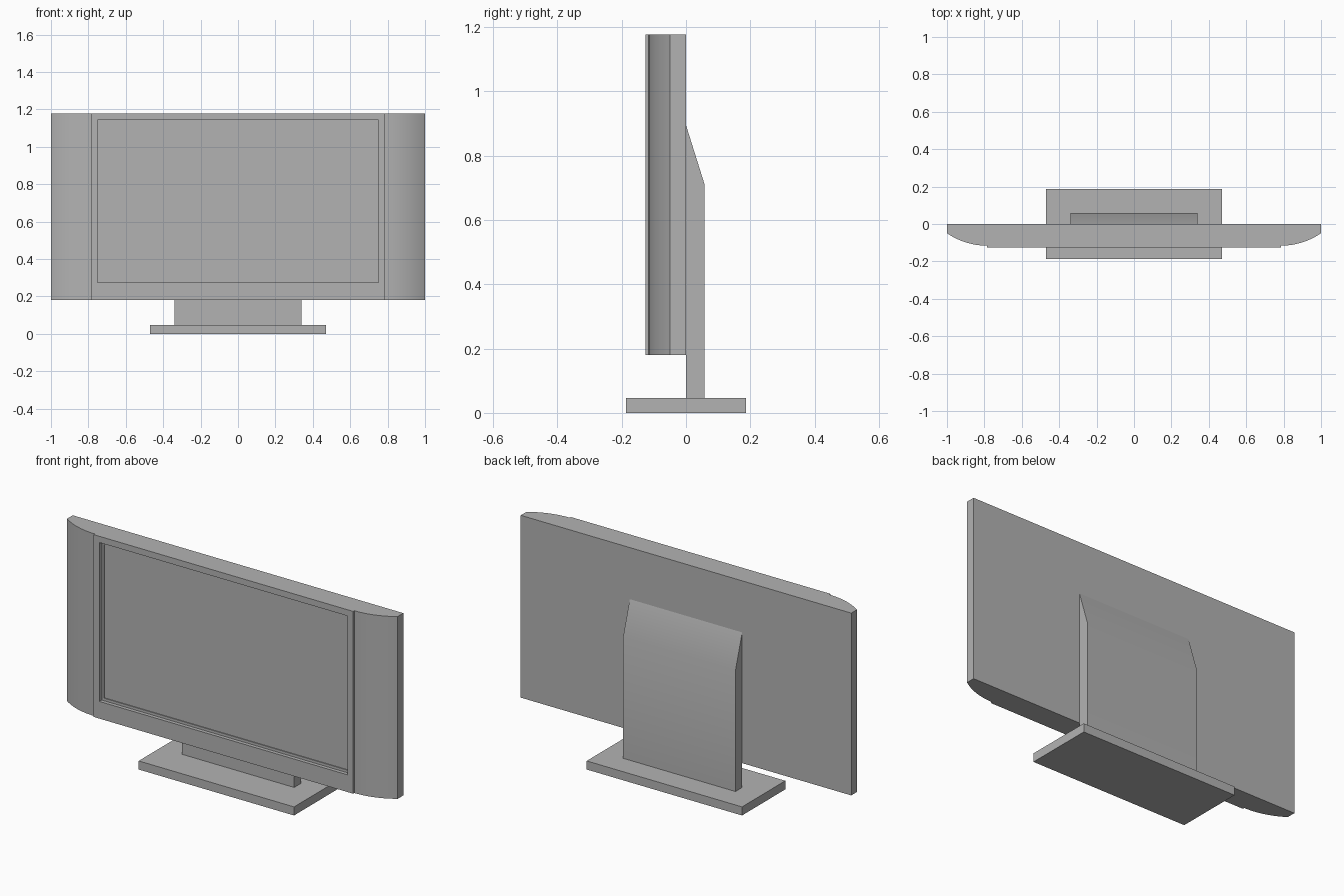
import bpy, bmesh, math
from mathutils import Vector

cube = bpy.data.objects.get("Cube")
if cube:
    bpy.data.objects.remove(cube, do_unlink=True)

grey = bpy.data.materials.new("plain grey")
grey.use_nodes = True
colour = (0.45, 0.45, 0.45, 1)
grey.diffuse_color = colour
grey.node_tree.nodes["Principled BSDF"].inputs["Base Color"].default_value = colour


def extrude_profile(points, offset):
    """Closed prism from a flat outline, pushed along offset."""
    bm = bmesh.new()
    face = bm.faces.new([bm.verts.new(p) for p in points])
    moved = bmesh.ops.extrude_face_region(bm, geom=[face])["geom"]
    verts = [g for g in moved if isinstance(g, bmesh.types.BMVert)]
    bmesh.ops.translate(bm, verts=verts, vec=offset)
    bmesh.ops.recalc_face_normals(bm, faces=bm.faces[:])
    return bm


def finish(bm, name):
    mesh = bpy.data.meshes.new(name)
    bm.to_mesh(mesh)
    bm.free()
    mesh.materials.append(grey)
    obj = bpy.data.objects.new(name, mesh)
    bpy.context.collection.objects.link(obj)
    bpy.ops.object.select_all(action="DESELECT")
    obj.select_set(True)
    bpy.context.view_layer.objects.active = obj
    bpy.ops.object.shade_smooth_by_angle(angle=math.radians(30))
    return obj


def inset_to(bm, face, half_width, bottom, top, y):
    """Inset the front face, then place its inner loop on a given rectangle."""
    middle = face.calc_center_median()
    bmesh.ops.inset_individual(bm, faces=[face], thickness=0.001)
    for v in face.verts:
        v.co = Vector((math.copysign(half_width, v.co.x), y,
                       top if v.co.z > middle.z else bottom))


# Cabinet: plan outline with curved side wings and a slightly proud centre
BOTTOM, TOP = 0.18, 1.177
FRONT, WING, END = -0.126, -0.116, -0.049
STEP_X = 0.785
dx, dy = 1 - STEP_X, END - WING
radius = (dx * dx + dy * dy) / (2 * dy)
sweep = math.asin(dx / radius)
half = [(1, 0)]
for i in range(13):
    a = sweep * (1 - i / 12)
    half.append((STEP_X + radius * math.sin(a), WING + radius * (1 - math.cos(a))))
half.append((STEP_X, FRONT))
outline = half + [(-x, y) for x, y in reversed(half)]
bm = extrude_profile([(x, y, BOTTOM) for x, y in outline], (0, 0, TOP - BOTTOM))

# Screen: recess, narrow ledge, then the sunken panel
screen = min(bm.faces, key=lambda f: f.calc_center_median().y + abs(f.normal.z))
for rect in ((0.75, 0.274, 1.143, FRONT),
             (0.75, 0.274, 1.143, FRONT + 0.02),
             (0.738, 0.288, 1.13, FRONT + 0.02),
             (0.738, 0.288, 1.13, FRONT + 0.025)):
    inset_to(bm, screen, *rect)
finish(bm, "cabinet_with_screen")

# Stand: upright with a sloped top behind the cabinet
side = [(0, 0.047), (0.058, 0.047), (0.058, 0.71), (0, 0.895)]
finish(extrude_profile([(-0.34, y, z) for y, z in side], (0.68, 0, 0)), "stand_upright")

# Base plate
plate = [(-0.47, -0.187), (0.47, -0.187), (0.47, 0.187), (-0.47, 0.187)]
finish(extrude_profile([(x, y, 0) for x, y in plate], (0, 0, 0.047)), "base_plate")
